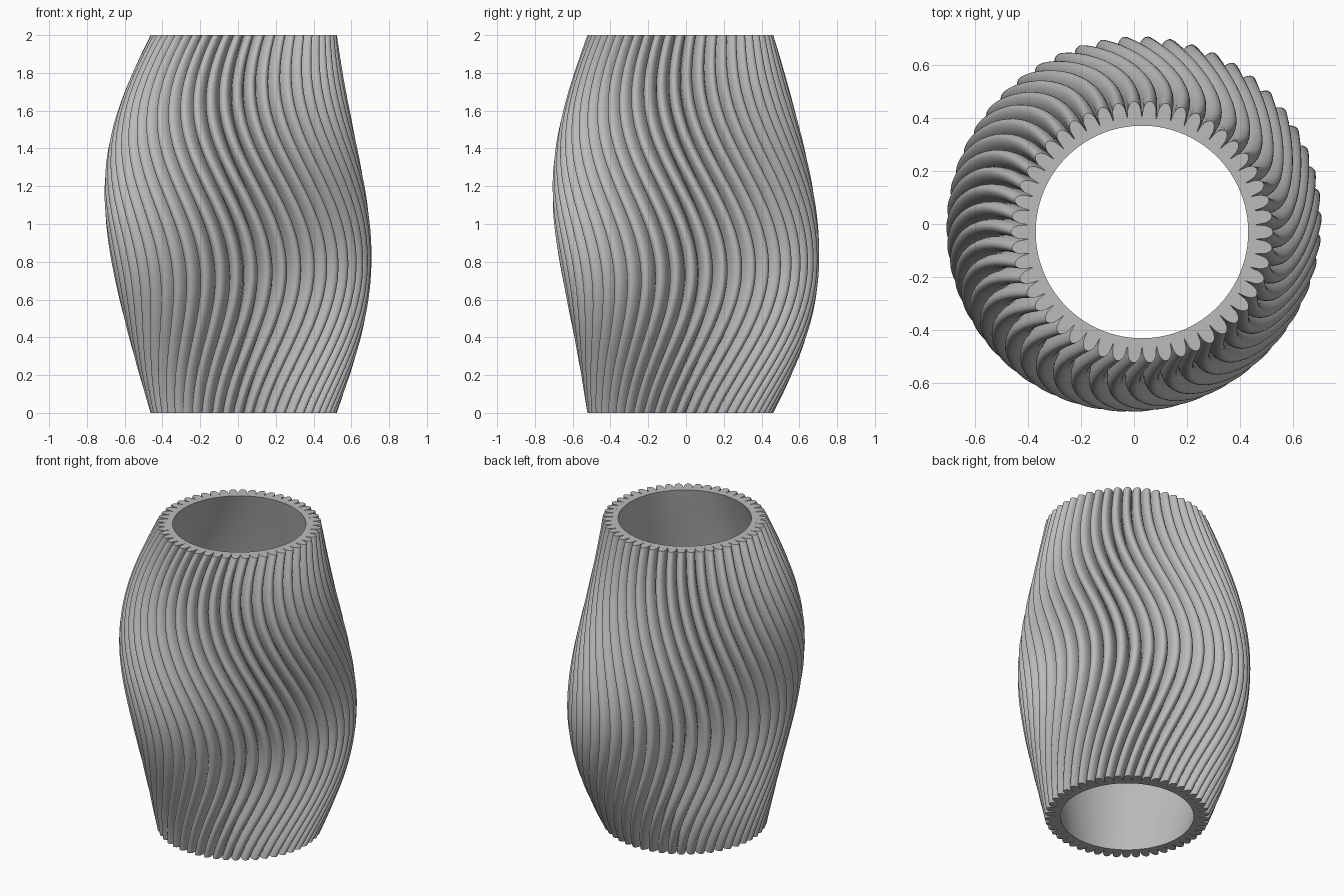
import bpy, bmesh, math

if "Cube" in bpy.data.objects:
    bpy.data.objects.remove(bpy.data.objects["Cube"], do_unlink=True)

RIBS, STEPS, LEVELS = 50, 12, 64
HEIGHT, BORE = 2.0, 0.811
SWING, LAG, START = 0.22, 0.28, 0.107
COUNT = RIBS * STEPS

clay = bpy.data.materials.new("light grey")
clay.use_nodes = True
grey = (0.5, 0.5, 0.5, 1)
clay.diffuse_color = grey
clay.node_tree.nodes["Principled BSDF"].inputs["Base Color"].default_value = grey


def rib_radius(i):
    """Rounded rib with a sharp groove on each side."""
    t = 2 * (i % STEPS) / STEPS - 1
    return 0.87 + 0.13 * math.sqrt(1 - t * t)


def bore_radius(i):
    """Plain round hole, a fixed share of the body radius."""
    return BORE


def section(z):
    """Radius, centre and turn of the body at a height."""
    bulge = math.sin(math.pi * z / HEIGHT)
    along = 0.031 * math.sin(math.pi * z)
    across = 0.03 * max(0, 1 - bulge) ** 1.6
    turn = START + SWING * math.sin(math.pi * (z - LAG))
    return 0.493 + 0.205 * bulge, along + across, along - across, turn


bm = bmesh.new()


def bridge(low, high):
    for i in range(COUNT):
        j = (i + 1) % COUNT
        bm.faces.new((low[i], low[j], high[j], high[i]))


def wall(shape):
    """Swaying, bulging wall with the given outline; returns its end rings."""
    rings = []
    for k in range(LEVELS + 1):
        z = HEIGHT * k / LEVELS
        r, cx, cy, turn = section(z)
        ring = []
        for i in range(COUNT):
            a = 2 * math.pi * i / COUNT + turn
            d = r * shape(i)
            ring.append(bm.verts.new((cx + d * math.cos(a), cy + d * math.sin(a), z)))
        rings.append(ring)
    for low, high in zip(rings, rings[1:]):
        bridge(low, high)
    return rings[0], rings[-1]


# Ribbed outside, smooth inside, flat rims
outer_foot, outer_top = wall(rib_radius)
inner_foot, inner_top = wall(bore_radius)
bridge(outer_top, inner_top)
bridge(inner_foot, outer_foot)
bmesh.ops.recalc_face_normals(bm, faces=bm.faces)

mesh = bpy.data.meshes.new("ribbed_vase")
bm.to_mesh(mesh)
bm.free()
mesh.materials.append(clay)
vase = bpy.data.objects.new("ribbed_vase", mesh)
bpy.context.collection.objects.link(vase)
bpy.context.view_layer.objects.active = vase
vase.select_set(True)
bpy.ops.object.shade_smooth_by_angle(angle=math.radians(40))
